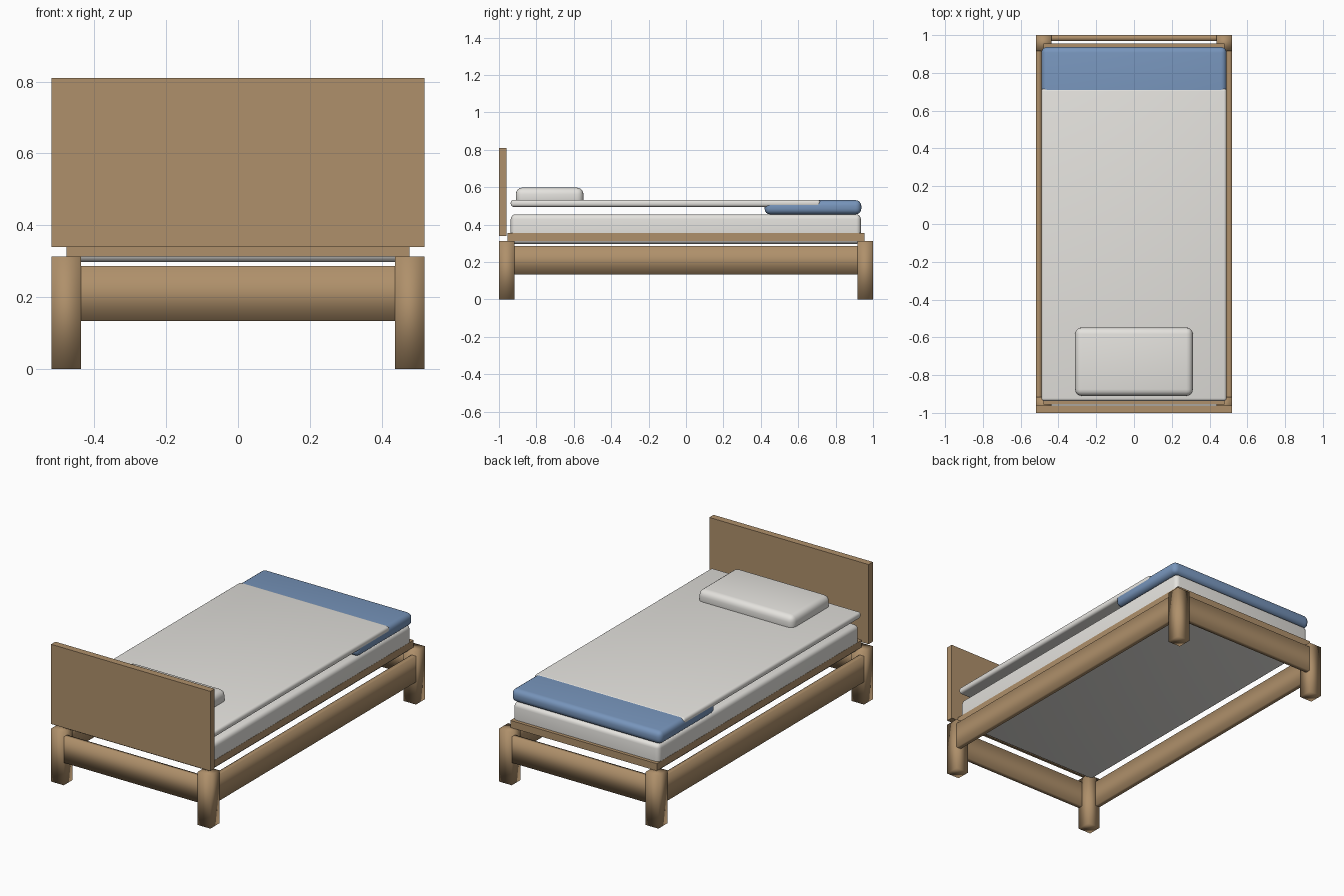
import bpy
import bmesh
from mathutils import Vector

old = bpy.data.objects.get("Cube")
if old:
    bpy.data.objects.remove(old, do_unlink=True)


def material(name, colour):
    mat = bpy.data.materials.new(name)
    mat.use_nodes = True
    mat.diffuse_color = (*colour, 1)
    mat.node_tree.nodes["Principled BSDF"].inputs["Base Color"].default_value = (*colour, 1)
    return mat


wood = material("oak wood", (0.43, 0.28, 0.146))
linen = material("white linen", (0.78, 0.765, 0.73))
blue = material("blue blanket", (0.185, 0.30, 0.50))


def box(name, low, high, mat, bevel=0, soft=False, open_axis=None):
    """Box between two corners; open_axis leaves off both end caps."""
    low, high = Vector(low), Vector(high)
    bm = bmesh.new()
    bmesh.ops.create_cube(bm, size=1)
    if open_axis is not None:
        caps = [f for f in bm.faces if abs(f.normal[open_axis]) > 0.5]
        bmesh.ops.delete(bm, geom=caps, context="FACES_ONLY")
    size = high - low
    for v in bm.verts:
        v.co = Vector(a * b for a, b in zip(v.co, size))
    mesh = bpy.data.meshes.new(name)
    bm.to_mesh(mesh)
    bm.free()
    mesh.materials.append(mat)
    obj = bpy.data.objects.new(name, mesh)
    obj.location = (low + high) / 2
    bpy.context.collection.objects.link(obj)
    if bevel:
        mod = obj.modifiers.new("rounded edges", "BEVEL")
        mod.width = bevel
        mod.segments = 4
    if bevel or soft:
        mesh.polygons.foreach_set("use_smooth", [True] * len(mesh.polygons))
    return obj


HALF_W, HALF_L = 0.52, 1.0
LEG, LEG_TOP = 0.083, 0.313
RAIL_LOW, RAIL_TOP, RAIL = 0.133, 0.286, 0.03


def span(side, inner, outer):
    return sorted((side * inner, side * outer))


# Legs, softly shaded
for sx, x_name in ((-1, "right"), (1, "left")):
    for sy, y_name in ((-1, "front"), (1, "back")):
        x0, x1 = span(sx, HALF_W - LEG, HALF_W)
        y0, y1 = span(sy, HALF_L - LEG, HALF_L)
        box(f"{y_name}_{x_name}_leg", (x0, y0, 0), (x1, y1, LEG_TOP), wood, soft=True)

# Side rails
for side, name in ((-1, "right"), (1, "left")):
    x0, x1 = span(side, HALF_W - RAIL, HALF_W)
    y = HALF_L - LEG
    box(f"{name}_rail", (x0, -y, RAIL_LOW), (x1, y, RAIL_TOP), wood, soft=True, open_axis=1)

# End rails
for side, name in ((-1, "head"), (1, "foot")):
    y0, y1 = span(side, HALF_L - RAIL, HALF_L)
    x = HALF_W - LEG
    box(f"{name}_rail", (-x, y0, RAIL_LOW), (x, y1, RAIL_TOP), wood, soft=True, open_axis=0)

# Headboard and platform
box("headboard", (-HALF_W, -1, 0.34), (HALF_W, -0.96, 0.81), wood)
box("platform", (-0.478, -0.955, 0.313), (0.478, 0.955, 0.355), wood)

# Bedding
box("mattress", (-0.477, -0.937, 0.297), (0.477, 0.935, 0.455), linen, bevel=0.025)
box("blanket", (-0.49, 0.42, 0.455), (0.49, 0.937, 0.531), blue, bevel=0.03)
box("top_sheet", (-0.49, -0.937, 0.495), (0.49, 0.718, 0.533), linen, bevel=0.015)
box("pillow", (-0.312, -0.91, 0.50), (0.312, -0.548, 0.598), linen, bevel=0.035)
